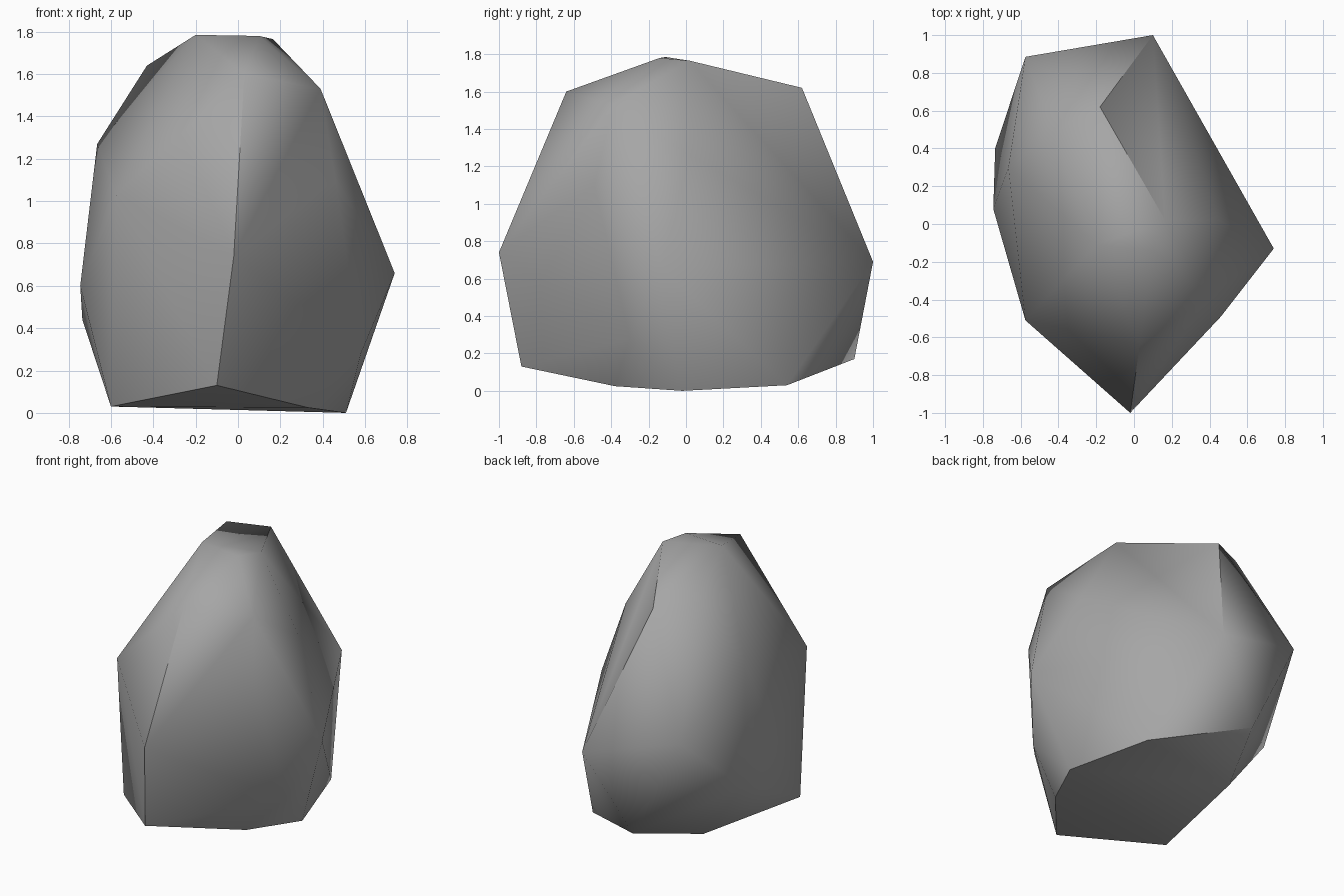
import bpy, bmesh, math

cube = bpy.data.objects.get("Cube")
if cube:
    bpy.data.objects.remove(cube, do_unlink=True)

# Stone colour
stone = bpy.data.materials.new("stone_grey")
stone.use_nodes = True
grey = (0.38, 0.38, 0.38, 1)
stone.diffuse_color = grey
stone.node_tree.nodes["Principled BSDF"].inputs["Base Color"].default_value = grey

# Corners of the boulder, ring by ring
base = [(-.6, -.4, .03), (-.1, -.88, .13), (.33, -.38, .025), (.51, -.02, 0),
        (.34, .54, .03), (-.22, .9, .17), (-.43, .42, .04)]
belly = [(-.02, -1, .74), (.58, -.3, .28), (.74, -.13, .66), (.1, 1, .69),
         (-.575, .885, .88), (-.735, .4, .44), (-.745, .08, .6)]
shoulder = [(-.575, -.51, 1.03), (.46, -.49, 1.1), (.45, .02, 1.26),
            (-.665, .3, 1.27), (.39, -.39, 1.53)]
crown = [(.03, -.64, 1.6), (-.43, .49, 1.64), (-.18, .62, 1.62),
         (.165, .02, 1.765), (.1, -.14, 1.78), (-.2, -.11, 1.785)]

# Boulder: convex skin around the corners
bm = bmesh.new()
for corner in base + belly + shoulder + crown:
    bm.verts.new(corner)
bmesh.ops.convex_hull(bm, input=bm.verts[:])
bmesh.ops.delete(bm, geom=[v for v in bm.verts if not v.link_faces], context='VERTS')
bmesh.ops.recalc_face_normals(bm, faces=bm.faces[:])
mesh = bpy.data.meshes.new("boulder")
bm.to_mesh(mesh)
bm.free()
mesh.materials.append(stone)
boulder = bpy.data.objects.new("boulder", mesh)
bpy.context.collection.objects.link(boulder)

# Soft facets with the hardest ridges kept
bpy.ops.object.select_all(action='DESELECT')
boulder.select_set(True)
bpy.context.view_layer.objects.active = boulder
bpy.ops.object.shade_smooth_by_angle(angle=math.radians(50))
